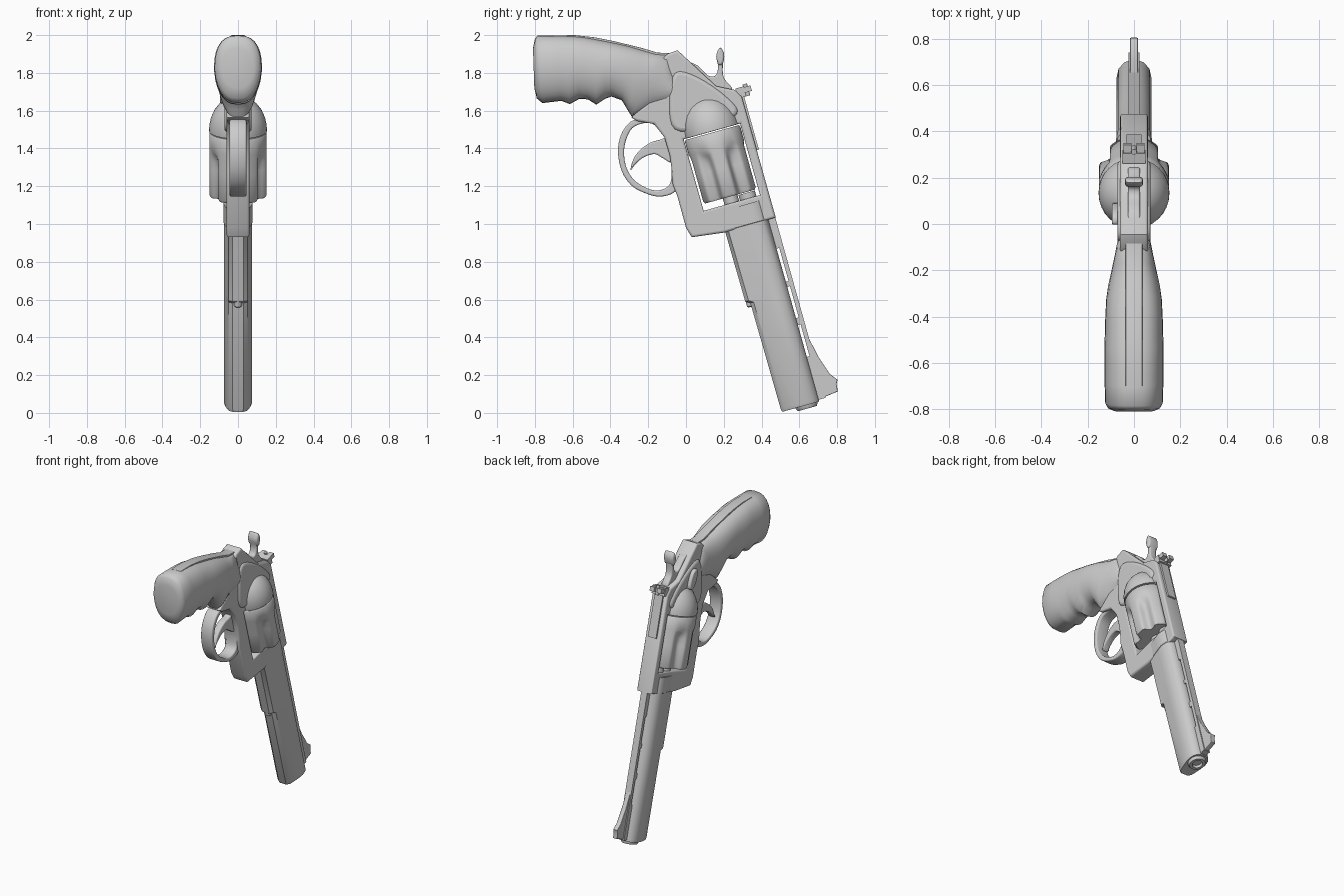
import bpy, bmesh, math
from mathutils import Vector, Matrix

if "Cube" in bpy.data.objects:
    bpy.data.objects.remove(bpy.data.objects["Cube"])

TILT = math.radians(15.6)
SN, CS = math.sin(TILT), math.cos(TILT)


def P(x, s, t):
    """Gun space: s runs toward the muzzle, t toward the top strap, origin at the rear of the cylinder."""
    return Vector((x, 0.137 + s * SN + t * CS, 1.49 - s * CS + t * SN))


def finish(ob, angle=35):
    bpy.ops.object.select_all(action='DESELECT')
    ob.select_set(True)
    bpy.context.view_layer.objects.active = ob
    bpy.ops.object.shade_smooth_by_angle(angle=math.radians(angle))
    return ob


def loft(name, rings, angle=35):
    """Skin a list of equal-length closed rings and cap both ends."""
    bm = bmesh.new()
    vr = [[bm.verts.new(p) for p in r] for r in rings]
    n = len(vr[0])
    for a, b in zip(vr, vr[1:]):
        for i in range(n):
            bm.faces.new((a[i], a[(i + 1) % n], b[(i + 1) % n], b[i]))
    bm.faces.new(vr[0])
    bm.faces.new(vr[-1])
    bmesh.ops.recalc_face_normals(bm, faces=bm.faces)
    me = bpy.data.meshes.new(name)
    bm.to_mesh(me)
    bm.free()
    ob = bpy.data.objects.new(name, me)
    bpy.context.collection.objects.link(ob)
    return finish(ob, angle)


def lathe(name, prof, t=0.0, x=0.0, n=32):
    """Turned part along the barrel direction from (s, radius) pairs."""
    A = [2 * math.pi * i / n for i in range(n)]
    return loft(name, [[P(x + r * math.cos(a), s, t + r * math.sin(a)) for a in A] for s, r in prof])


def block(name, hx, s0, s1, t0, t1, x=0.0):
    c = [(-hx, t0), (hx, t0), (hx, t1), (-hx, t1)]
    return loft(name, [[P(x + a, s, t) for a, t in c] for s in (s0, s1)])


def plate(name, outlines, half, bevel=0.012, x=0.0):
    """Side profile in (y, z), extra outlines are holes, thickened along x with rounded edges."""
    cu = bpy.data.curves.new(name, 'CURVE')
    cu.dimensions, cu.fill_mode = '2D', 'BOTH'
    cu.extrude, cu.bevel_depth, cu.offset, cu.bevel_resolution = half - bevel, bevel, -bevel, 2
    for o in outlines:
        sp = cu.splines.new('POLY')
        sp.points.add(len(o) - 1)
        for q, (a, b) in zip(sp.points, o):
            q.co = (a, b, 0, 1)
        sp.use_cyclic_u = True
    ob = bpy.data.objects.new(name, cu)
    bpy.context.collection.objects.link(ob)
    ob.matrix_world = Matrix(((0, 0, 1, x), (1, 0, 0, 0), (0, 1, 0, 0), (0, 0, 0, 1)))
    bpy.ops.object.select_all(action='DESELECT')
    ob.select_set(True)
    bpy.context.view_layer.objects.active = ob
    bpy.ops.object.convert(target='MESH')
    return finish(bpy.context.view_layer.objects.active)


def smooth(pts, k=4):
    """Closed Catmull-Rom through the points."""
    v, out = [Vector(p) for p in pts], []
    n = len(v)
    for i in range(n):
        a, b, c, d = v[i - 1], v[i], v[(i + 1) % n], v[(i + 2) % n]
        for j in range(k):
            u = j / k
            out.append((0.5 * (2 * b + (c - a) * u + (2 * a - 5 * b + 4 * c - d) * u * u
                               + (3 * b - a - 3 * c + d) * u ** 3))[:])
    return out


def yz(s, t):
    return tuple(P(0, s, t))[1:]


# Frame with the cylinder window
frame = [(-.045, 1.92), (.02, 1.86), (.10, 1.785), (.16, 1.73), (.257, 1.71), (.295, 1.675), (.475, 1.035),
         (.205, .955), (.03, .93), (.0, .98), (-.045, 1.145), (-.07, 1.21), (-.075, 1.28), (-.085, 1.36),
         (-.115, 1.46), (-.17, 1.53), (-.26, 1.545), (-.29, 1.565), (-.2, 1.64), (-.15, 1.85), (-.1, 1.90)]
window = [yz(0, -.155), yz(0, .155), yz(.393, .155), yz(.393, -.155)]
plate("frame", [frame, window], .06, .012)

# Recoil shield dome behind the cylinder, and crane block under the barrel root
lathe("recoil_shield", [(-.18 * math.cos(a) - .012, .153 * math.sin(a))
                        for a in [math.radians(d) for d in (4, 15, 28, 42, 56, 70, 82, 90)]] + [(-.001, .153)])
plate("frame_body", [smooth([(-.06, 1.80), (.06, 1.78), (.22, 1.67), (.27, 1.58), (.1, 1.5), (-.06, 1.5),
                             (-.09, 1.64)])], .072, .02)

# Fluted cylinder
N = 96
rings = []
for s, k, r in [(.006, 0, .146), (.014, 0, .152), (.09, 0, .152), (.115, .45, .152), (.15, .85, .152),
                (.2, 1, .152), (.345, 1, .152), (.358, 1, .143)]:
    ring = []
    for i in range(N):
        a = 2 * math.pi * i / N
        q = r - .032 * k * max(0, -math.cos(6 * a) + .1) ** .8
        ring.append(P(q * math.cos(a), s, q * math.sin(a)))
    rings.append(ring)
loft("cylinder", rings, 40)
lathe("cylinder_axle", [(.35, .04), (.40, .04)])
lathe("barrel_root", [(.362, .045), (.41, .045)], t=.09)

# Barrel with stepped full-length under lug
def barrel_ring(s, b, f=1.0):
    half = [(.028, b), (.05, b + .018), (.068, .045), (.075, .09), (.067, .13), (.045, .155), (.02, .163)]
    return [P(x * f, s, t) for x, t in half] + [P(-x * f, s, t) for x, t in reversed(half)]


loft("barrel", [barrel_ring(.42, -.07, 1.04), barrel_ring(.525, -.075, 1.04), barrel_ring(.527, -.075),
                barrel_ring(.915, -.072), barrel_ring(.93, -.048), barrel_ring(1.515, -.044),
                barrel_ring(1.53, -.040, .93)])
lathe("muzzle_crown", [(1.50, .06), (1.535, .06), (1.549, .052), (1.549, .034), (1.531, .03)], t=.092)
lathe("ejector_rod_tip", [(.90, .02), (.945, .02), (.95, .014)], t=-.05, n=16)

# Ventilated rib: top strip on posts
block("rib", .024, .50, 1.52, .178, .201)
for i, (s0, s1) in enumerate([(.50, .69), (.872, .90), (1.072, 1.11), (1.285, 1.52)]):
    block(f"rib_post_{i}", .022, s0, s1, .15, .182)

# Front sight ramp and blade
plate("front_sight", [[yz(*p) for p in [(1.2, .19), (1.2, .202), (1.30, .222), (1.405, .256), (1.445, .287),
                                        (1.465, .276), (1.505, .272), (1.515, .19)]]], .017, .004)

# Rear sight: leaf on the strap, notched blade, adjusting screw
block("rear_sight_leaf", .032, -.15, .16, .19, .214)
block("rear_sight_base", .05, -.185, -.13, .18, .225)
for side in (-1, 1):
    block(f"rear_sight_ear_{side}", .017, -.18, -.15, .22, .262, x=side * .028)
lathe("rear_sight_screw", [(-.195, .012), (-.13, .012)], t=.235, n=12)

# Hammer body and curved spur
plate("hammer", [smooth([(.18, 1.932), (.20, 1.90), (.195, 1.845), (.2, 1.775), (.245, 1.71), (.15, 1.70),
                         (.03, 1.78), (.0, 1.855), (.06, 1.84), (.115, 1.787), (.155, 1.785), (.17, 1.83),
                         (.16, 1.89)])], .026, .008)
plate("hammer_spur", [smooth([(.18, 1.934), (.202, 1.90), (.195, 1.85), (.173, 1.845), (.16, 1.89)])], .038, .012)

# Trigger guard and trigger
outer = [(-.10, 1.60), (-.22, 1.565), (-.295, 1.54), (-.345, 1.47), (-.36, 1.38), (-.34, 1.28), (-.29, 1.205),
         (-.22, 1.165), (-.14, 1.145), (-.06, 1.17), (-.03, 1.25), (-.03, 1.5)]
inner = [(-.18, 1.532), (-.27, 1.518), (-.312, 1.46), (-.328, 1.38), (-.312, 1.29), (-.26, 1.22), (-.17, 1.178),
         (-.1, 1.195), (-.076, 1.25), (-.085, 1.36), (-.115, 1.46)]
plate("trigger_guard", [smooth(outer), smooth(inner)], .044, .008)
plate("trigger", [smooth([(-.07, 1.46), (-.14, 1.445), (-.19, 1.43), (-.245, 1.39), (-.28, 1.34), (-.293, 1.285),
                          (-.265, 1.32), (-.22, 1.355), (-.165, 1.37), (-.125, 1.35), (-.07, 1.33)])], .025, .008)

# Grip: slanted egg-shaped sections (top y, top z, bottom y, bottom z, half width)
grip = [(-.81, 1.93, -.803, 1.72, .085), (-.80, 1.98, -.79, 1.665, .112), (-.785, 1.998, -.76, 1.64, .124),
        (-.70, 1.998, -.66, 1.652, .127), (-.65, 1.998, -.615, 1.635, .127), (-.59, 1.995, -.565, 1.662, .127),
        (-.54, 1.99, -.52, 1.66, .127), (-.48, 1.98, -.475, 1.632, .126), (-.43, 1.97, -.43, 1.662, .125),
        (-.38, 1.96, -.395, 1.675, .123), (-.31, 1.945, -.34, 1.655, .12), (-.23, 1.922, -.31, 1.605, .112),
        (-.16, 1.903, -.285, 1.565, .10), (-.09, 1.90, -.22, 1.595, .085), (-.06, 1.80, -.12, 1.63, .074),
        (-.045, 1.73, -.06, 1.67, .066)]
M = 28
rings = []
for ty, tz, by, bz, w in grip:
    ring = []
    for i in range(M):
        a = 2 * math.pi * i / M
        c, sn = math.cos(a), math.sin(a)
        f = .5 + .5 * math.copysign(abs(sn) ** .85, sn)
        x = w * math.copysign(abs(c) ** .75, c) * (1 + .16 * min(0, sn))
        ring.append((x, by + (ty - by) * f, bz + (tz - bz) * f))
    rings.append(ring)
loft("grip", rings, 50)

# Backstrap inlaid along the grip, and the cylinder latch on the left side
plate("backstrap", [[(-.70, 1.998), (-.59, 2.0), (-.48, 1.988), (-.38, 1.968), (-.23, 1.931), (-.15, 1.907),
                     (-.07, 1.905), (-.1, 1.86), (-.38, 1.93), (-.70, 1.96)]], .036, .003)
plate("cylinder_latch", [smooth([(.0, 1.76), (.05, 1.75), (.09, 1.66), (.05, 1.64), (.01, 1.69)])], .018, .008, x=-.078)
